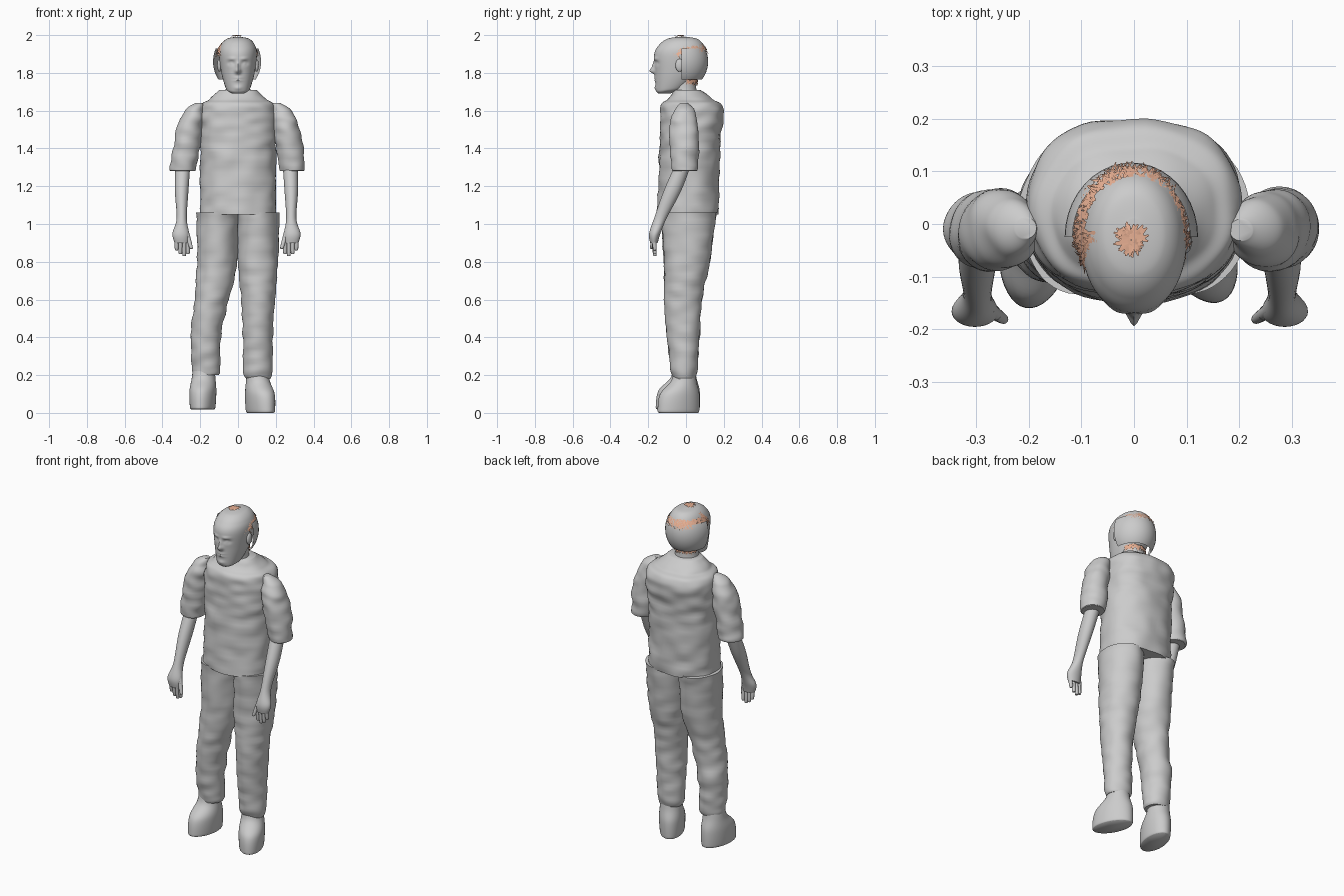
import bpy, bmesh, math, random
from mathutils import Matrix, Vector, noise

random.seed(4)
default = bpy.data.objects.get("Cube")
if default:
    bpy.data.objects.remove(default)


def material(name, rgb):
    colour = (*rgb, 1)
    mat = bpy.data.materials.new(name)
    mat.use_nodes = True
    mat.diffuse_color = colour
    mat.node_tree.nodes["Principled BSDF"].inputs["Base Color"].default_value = colour
    return mat


GREY = material("plain grey", (.6, .6, .6))
HAIR = material("copper hair", (.8, .43, .29))


def finish(name, bm, mat, smooth=True):
    mesh = bpy.data.meshes.new(name)
    bm.to_mesh(mesh)
    bm.free()
    mesh.materials.append(mat)
    obj = bpy.data.objects.new(name, mesh)
    bpy.context.collection.objects.link(obj)
    if smooth:
        bpy.ops.object.select_all(action='DESELECT')
        bpy.context.view_layer.objects.active = obj
        obj.select_set(True)
        bpy.ops.object.shade_smooth_by_angle(angle=math.radians(50))


def spline(rows, i, t):
    """Catmull-Rom blend of the section rows."""
    last = len(rows) - 1
    a, b, c, d = (rows[max(0, min(last, i + k))] for k in (-1, 0, 1, 2))
    return [q + t / 2 * (r - p + t * (2 * p - 5 * q + 4 * r - s + t * (3 * (q - r) + s - p)))
            for p, q, r, s in zip(a, b, c, d)]


def loft(name, rows, side=1, sides=40, steps=8, power=2, wrinkle=0,
         turn=0, origin=(0, 0, 0), shape=None):
    """Skin through sections (z, centre x, centre y, radius x[, radius y])."""
    rows = [(*row, row[-1])[:5] for row in rows]
    sections = [spline(rows, i, k / steps) for i in range(len(rows) - 1) for k in range(steps)]
    sections.append(rows[-1])
    place = Matrix.Translation(origin) @ Matrix.Rotation(math.radians(turn), 4, 'Z')
    bm = bmesh.new()
    rings = []
    for z, cx, cy, rx, ry in sections:
        ring = []
        for j in range(sides):
            angle = math.tau * j / sides
            c, s = math.cos(angle), math.sin(angle)
            x = math.copysign(abs(c) ** (2 / power), c)
            y = math.copysign(abs(s) ** (2 / power), s)
            p = Vector((side * cx + rx * x, cy + ry * y, z))
            fold = noise.noise(Vector((p.x, p.y, 2 * p.z)) * 10 + Vector(origin) * 50)
            p += Vector((c, s, 0)) * wrinkle * fold
            if shape:
                p = shape(p)
            ring.append(bm.verts.new(place @ p))
        rings.append(ring)
    for low, high in zip(rings, rings[1:]):
        for j in range(sides):
            k = (j + 1) % sides
            bm.faces.new((low[j], low[k], high[k], high[j]))
    bm.faces.new(rings[0])
    bm.faces.new(rings[-1])
    bmesh.ops.recalc_face_normals(bm, faces=bm.faces)
    finish(name, bm, GREY)


def ellipsoid(name, centre, radii, cuts=()):
    """Stretched sphere; each cut (point, normal) keeps the side the normal faces."""
    bm = bmesh.new()
    place = Matrix.Translation(centre) @ Matrix.Diagonal((*radii, 1))
    bmesh.ops.create_uvsphere(bm, u_segments=40, v_segments=24, radius=1, matrix=place)
    for point, normal in cuts:
        bmesh.ops.bisect_plane(bm, geom=bm.verts[:] + bm.edges[:] + bm.faces[:],
                               plane_co=point, plane_no=normal, clear_inner=True)
    finish(name, bm, GREY)


# Shirt body
loft("shirt_body", [
    (1.05, 0, .01, .2, .16), (1.4, 0, .02, .2, .16), (1.61, 0, .033, .2, .166),
    (1.66, 0, .02, .15, .12), (1.71, 0, .01, .1, .07)],
    sides=72, steps=14, power=2.3, wrinkle=.01)

# Sleeves, arms and hands
for label, side, shift in (("right", -1, 0), ("left", 1, -.016)):
    loft(label + "_sleeve", [
        (1.28, .286, -.01, .062), (1.31, .288, -.01, .07), (1.5, .257, -.01, .07, .077),
        (1.6, .232, -.01, .05, .055), (1.64, .205, -.01, .02)],
        side=side, sides=48, steps=12, wrinkle=.01)
    arm = (side * shift, 0, 0)
    loft(label + "_forearm", [
        (.9, .3, -.17, .036, .02), (.95, .303, -.165, .044, .03), (1.03, .298, -.136, .027, .033),
        (1.18, .298, -.07, .036, .046), (1.35, .29, 0, .04)], side=side, sides=28, origin=arm)
    for finger, tip in enumerate((.84, .83, .84, .86)):
        x = .265 + finger / 50
        loft(f"{label}_finger_{finger + 1}", [
            (tip, x, -.165, .004), (tip + .01, x, -.165, .01), (.93, x, -.172, .012)],
            side=side, sides=12, steps=5, origin=arm)
    loft(label + "_thumb", [
        (.87, .25, -.18, .005), (.88, .25, -.18, .01), (.98, .28, -.16, .015)],
        side=side, sides=12, steps=5, origin=arm)

# Trouser legs; the right one splays outwards below the hip
for label, hip, splay, cuff in (("right", -.11, -.06, .2), ("left", .106, 0, .18)):
    loft(label + "_trouser_leg", [
        (cuff, 1, -.01, .063, .06), (cuff + .04, 1, -.01, .075, .07), (.4, 1, -.015, .08, .086),
        (.6, .5, -.015, .09, .1), (.8, 0, .005, .106, .123), (1.06, 0, .016, .11, .146)],
        side=splay, origin=(hip, 0, 0), sides=48, steps=10, wrinkle=.008)

# Feet, toes turned outwards
for label, x, ground, turn in (("right", -.18, .018, -9), ("left", .1, 0, 25)):
    loft(label + "_foot", [
        (0, 0, -.043, .058, .11), (.015, 0, -.044, .066, .118), (.1, 0, -.037, .07, .11),
        (.17, 0, -.013, .062, .068), (.25, 0, -.01, .055)],
        turn=turn, origin=(x, 0, ground))

# Soft bumps of the face: (x, z, width, height, forward push)
RELIEF = {
    "nose_tip": (0, 1.81, .014, .014, .027), "nose_bridge": (0, 1.835, .01, .02, .013),
    "eye_socket": (.036, 1.852, .017, .01, -.012), "eyeball": (.036, 1.85, .01, .006, .009),
    "brow": (.033, 1.875, .02, .007, .006), "lips": (0, 1.767, .022, .012, .008),
    "mouth_line": (0, 1.768, .024, .003, -.009), "chin": (0, 1.72, .022, .012, .006)}


def face(p):
    if p.y < -.07:
        p.y -= sum(push * math.exp(-((abs(p.x) - x) / w) ** 2 - ((p.z - z) / h) ** 2)
                   for x, z, w, h, push in RELIEF.values())
    return p


# Head, neck and ears
loft("head", [
    (1.69, 0, -.115, .03), (1.7, 0, -.108, .048), (1.72, 0, -.08, .065, .08),
    (1.8, 0, -.046, .088, .118), (1.9, 0, -.03, .1, .138),
    (1.95, 0, -.025, .088, .116), (1.98, 0, -.02, .06, .08), (1.99, 0, -.02, .02, .03)],
    sides=112, steps=16, power=2.1, shape=face)
loft("neck", [(1.66, 0, 0, .08, .065), (1.72, 0, -.01, .064), (1.82, 0, -.01, .064)])
for label, side in (("right", -1), ("left", 1)):
    ellipsoid(label + "_ear", (side * .098, -.034, 1.84), (.012, .022, .034))

# Half shell around the back of the head
ellipsoid("back_head_shell", (-.005, -.025, 1.86), (.127, .142, .15), [
    ((0, -.025, 0), (0, 1, 0)), ((0, 0, 1.765), (0, 0, 1)), ((0, 0, 1.93), (0, 0, -1))])


def blades(name, count, centre, radii, heading, spread, start, reach, width):
    """Thin hair blades laid over an ellipsoid; heading 0 is the back, angles in degrees."""
    bm = bmesh.new()

    def point(azimuth, polar, lift):
        turn = Matrix.Rotation(math.radians(-azimuth), 3, 'Z')
        tilt = Matrix.Rotation(math.radians(-polar), 3, 'X')
        direction = turn @ tilt @ Vector((0, 0, 1))
        p = Vector([c + (r + lift) * d for c, r, d in zip(centre, radii, direction)])
        p.z = min(p.z, 2)
        return p

    for _ in range(count):
        azimuth = heading + random.uniform(-spread, spread)
        polar = random.uniform(*start)
        root = point(azimuth, polar, random.uniform(0, .004))
        tip = point(azimuth + random.uniform(-14, 14), polar + random.uniform(reach / 2, reach),
                    random.uniform(0, .007))
        across = (tip - root).cross(root - Vector(centre)).normalized() * width
        corners = (root - across, root + across, tip + across / 3, tip - across / 3)
        bm.faces.new([bm.verts.new(p) for p in corners])
    finish(name, bm, HAIR, smooth=False)


# Hair: ring round the crown, fringe, temples, crown tuft and nape
skull, size = (-.005, -.008, 1.858), (.114, .13, .138)
blades("hair_ring", 520, skull, size, 0, 180, (46, 56), 18, .003)
blades("hair_fringe", 260, skull, size, 180, 85, (36, 52), 18, .004)
for label, heading in (("right", 245), ("left", 115)):
    blades(label + "_temple_hair", 60, skull, size, heading, 25, (52, 68), 15, .003)
blades("hair_crown", 110, (-.005, -.03, 1.858), size, 0, 180, (0, 8), 10, .005)
blades("hair_nape", 120, (0, -.01, 1.76), (.068, .07, .07), 0, 80, (82, 95), 20, .004)
